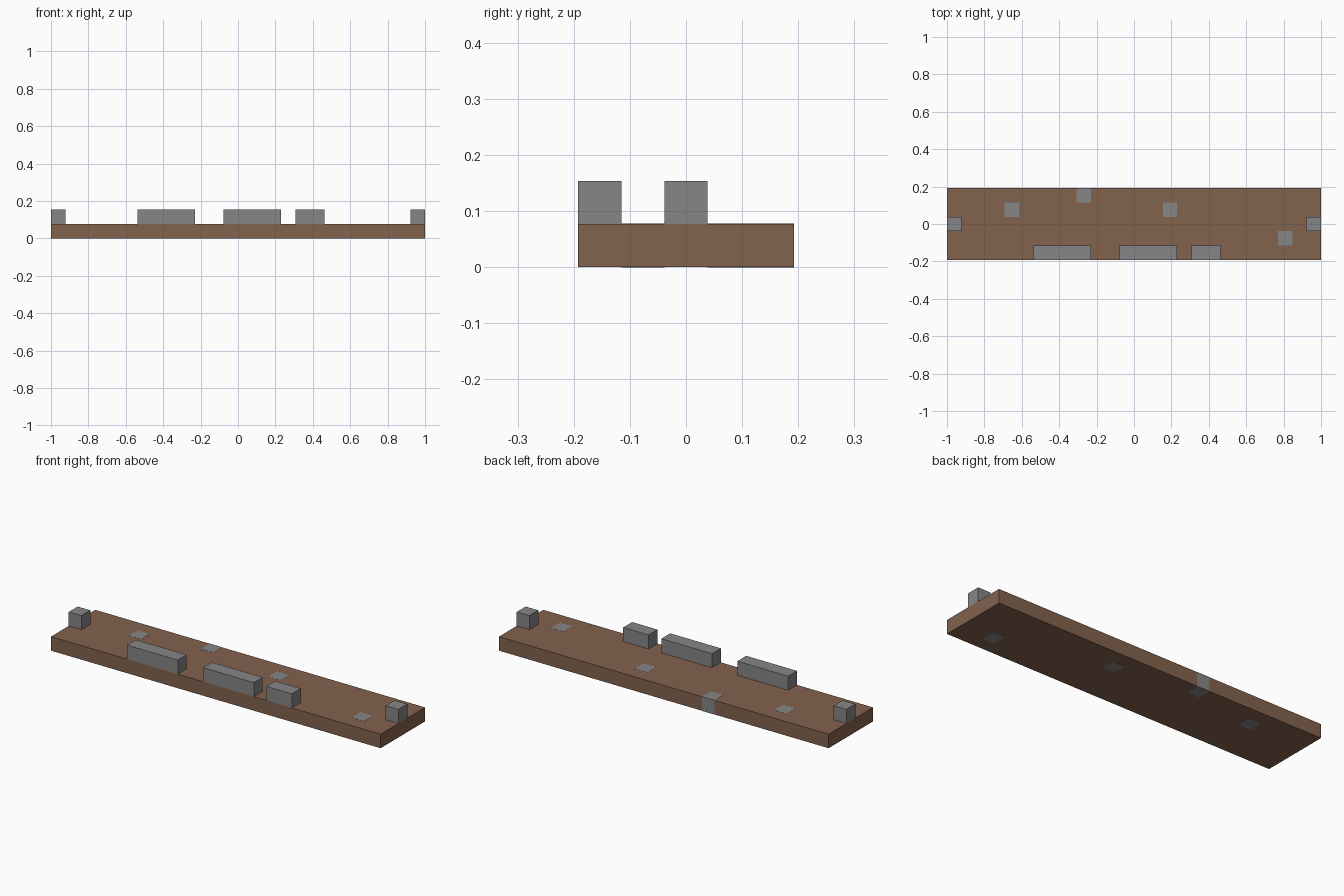
import bpy

cube = bpy.data.objects.get("Cube")
if cube:
    bpy.data.objects.remove(cube, do_unlink=True)

# The layout follows a grid of 26 by 5 cells
U = 2 / 26
LIFT = 0.0006


def make_material(name, color):
    mat = bpy.data.materials.new(name)
    mat.use_nodes = True
    mat.diffuse_color = color
    bsdf = next(n for n in mat.node_tree.nodes if n.type == "BSDF_PRINCIPLED")
    bsdf.inputs["Base Color"].default_value = color
    return mat


def box(name, low, high, mat):
    """Box between two corners given in world units."""
    bpy.ops.mesh.primitive_cube_add(
        size=1, location=[(a + b) / 2 for a, b in zip(low, high)])
    obj = bpy.context.object
    obj.name = obj.data.name = name
    obj.scale = [b - a for a, b in zip(low, high)]
    bpy.ops.object.transform_apply(location=False, rotation=False, scale=True)
    obj.data.materials.append(mat)
    return obj


def cell(column, row):
    """World position of a grid corner."""
    return (column - 13) * U, (row - 2.5) * U


def block(name, column, row, length=1):
    """Raised block standing on the slab."""
    box(name, (*cell(column, row), U), (*cell(column + length, row + 1), 2 * U), stone)


def plug(name, column, row):
    """Stone set into the slab, flush with top and underside."""
    x, y = cell(column, row)
    back = y + U + (LIFT if row == 4 else 0)
    box(name, (x, y, -LIFT), (x + U, back, U + LIFT), stone)


earth = make_material("earth brown", (0.226, 0.122, 0.076, 1))
stone = make_material("stone grey", (0.238, 0.238, 0.238, 1))

# Ground slab
box("ground_slab", (*cell(0, 0), 0), (*cell(26, 5), U), earth)

# Walls along the front edge
block("front_wall_right", 6, 0, 4)
block("front_wall_middle", 12, 0, 4)
block("front_wall_left", 17, 0, 2)

# Posts at both ends
block("end_post_right", 0, 2)
block("end_post_left", 25, 2)

# Stones sunk into the slab
for i, (column, row) in enumerate([(4, 3), (9, 4), (15, 3), (23, 1)], 1):
    plug(f"inset_stone_{i}", column, row)
